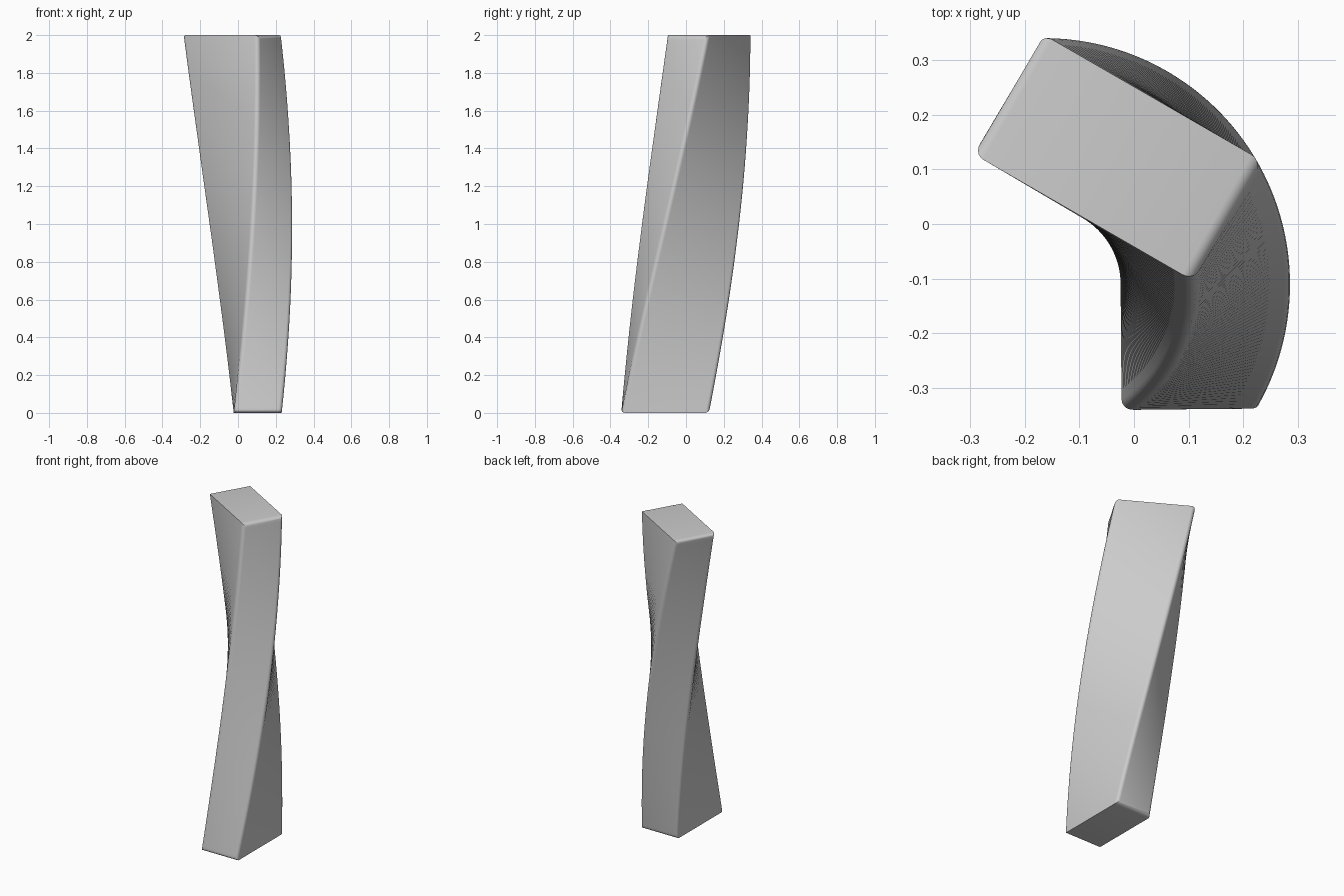
import bpy, bmesh, math
from mathutils import Vector, Matrix

if "Cube" in bpy.data.objects:
    bpy.data.objects.remove(bpy.data.objects["Cube"])

WIDTH, LENGTH, HEIGHT = 0.254, 0.464, 2.0
OFFSET = 0.2695              # distance from the twist axis to the bar centre
TWIST = math.radians(60)
SLICES = 64

# Upright bar, with all edges around its two narrow ends rounded
bm = bmesh.new()
bmesh.ops.create_cube(bm, size=1, matrix=Matrix.Translation((OFFSET, 0, HEIGHT / 2))
                      @ Matrix.Diagonal((WIDTH, LENGTH, HEIGHT, 1)))
ends = {e for f in bm.faces if abs(f.normal.y) > 0.9 for e in f.edges}
bmesh.ops.bevel(bm, geom=list(ends), offset=0.021, offset_type='OFFSET',
                segments=5, profile=0.5, affect='EDGES')

# Level cuts so the twist runs smoothly
for i in range(1, SLICES):
    bmesh.ops.bisect_plane(bm, geom=bm.verts[:] + bm.edges[:] + bm.faces[:], dist=1e-5,
                           plane_co=(0, 0, HEIGHT * i / SLICES), plane_no=(0, 0, 1))

# Twist about the offset vertical axis
for v in bm.verts:
    v.co = Matrix.Rotation(TWIST * v.co.z / HEIGHT, 3, 'Z') @ v.co

# Centre on x and y
mid = Vector([(min(v.co[k] for v in bm.verts) + max(v.co[k] for v in bm.verts)) / 2
              for k in (0, 1)] + [0])
bmesh.ops.translate(bm, verts=bm.verts[:], vec=-mid)
bmesh.ops.recalc_face_normals(bm, faces=bm.faces[:])

mesh = bpy.data.meshes.new("twisted_bar")
bm.to_mesh(mesh)
bm.free()
bar = bpy.data.objects.new("twisted_bar", mesh)
bpy.context.collection.objects.link(bar)
bpy.context.view_layer.objects.active = bar
bar.select_set(True)
bpy.ops.object.shade_smooth_by_angle(angle=math.radians(35))
